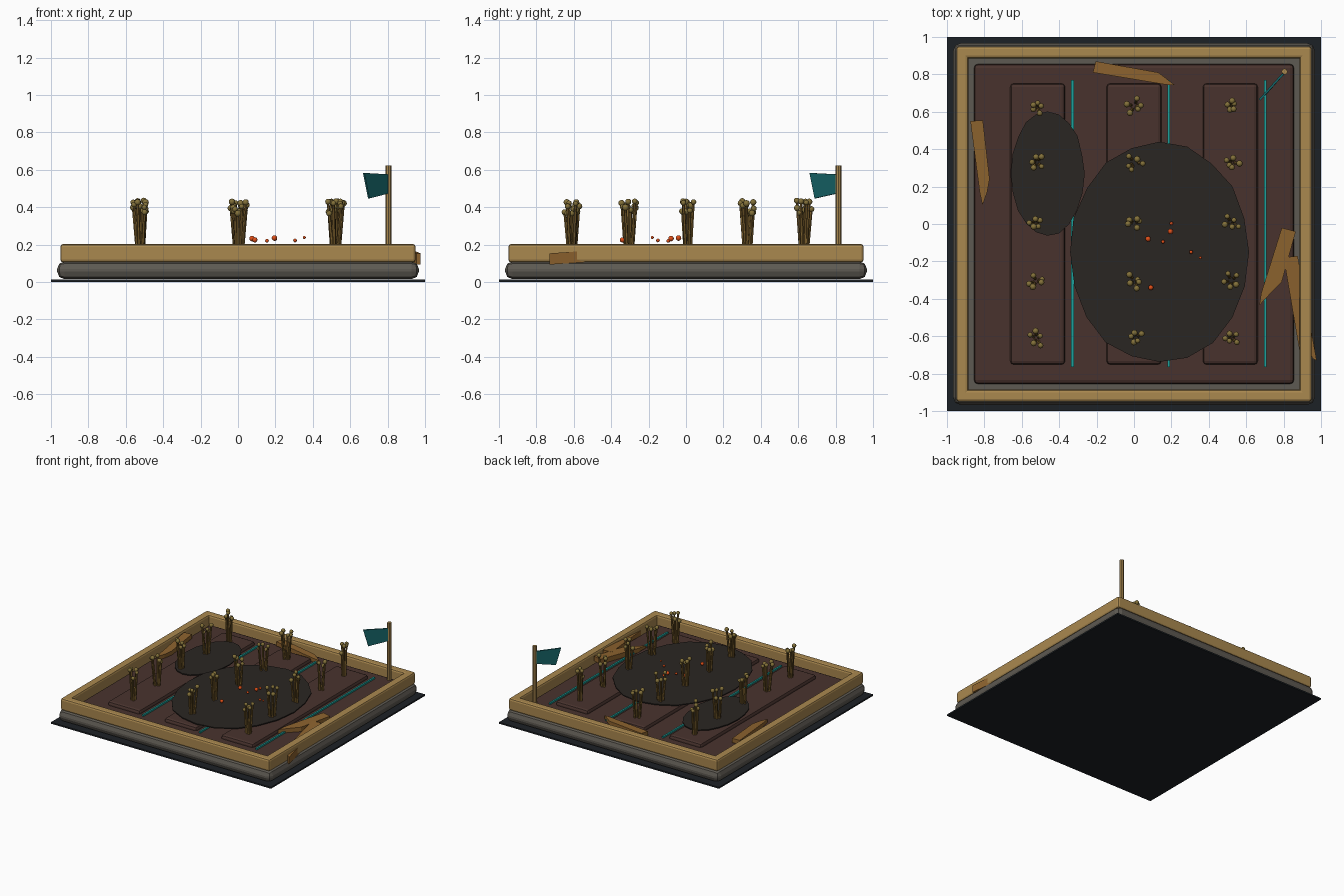
import bpy, bmesh, math, random
from mathutils import Vector, Matrix

if "Cube" in bpy.data.objects:
    bpy.data.objects.remove(bpy.data.objects["Cube"])

random.seed(7)


def mat(name, hexcol):
    m = bpy.data.materials.new(name)
    rgb = [(int(hexcol[i:i + 2], 16) / 255) ** 2.2 for i in (0, 2, 4)]
    m.diffuse_color = (*rgb, 1)
    m.use_nodes = True
    m.node_tree.nodes["Principled BSDF"].inputs["Base Color"].default_value = m.diffuse_color
    return m


PLATE = mat("dark_plate", "22262A")
STONE = mat("stone", "5E5A53")
WOOD = mat("timber", "A88750")
BROKEN = mat("broken_wood", "8C6332")
SOIL = mat("soil", "4A3631")
TEAL = mat("teal_line", "23A09A")
CLOTH = mat("flag_cloth", "1C6468")
SCORCH = mat("scorched_soil", "2E2A27")
STALK = mat("dry_stalk", "7A5F30")
SEED = mat("seed_head", "82703C")
EMBER = mat("ember", "E0501E")


def finish(name, bm, material, smooth=False):
    bmesh.ops.recalc_face_normals(bm, faces=bm.faces)
    me = bpy.data.meshes.new(name)
    bm.to_mesh(me)
    bm.free()
    me.materials.append(material)
    if smooth:
        me.shade_smooth()
    ob = bpy.data.objects.new(name, me)
    bpy.context.collection.objects.link(ob)
    return ob


def box(name, x, y, z, material, bevel=0, segments=2):
    """Box from (min, max) ranges, with an optional rounded edge."""
    bm = bmesh.new()
    bmesh.ops.create_cube(bm, size=1)
    for v in bm.verts:
        v.co = [r[0] + (c + .5) * (r[1] - r[0]) for c, r in zip(v.co, (x, y, z))]
    if bevel:
        bmesh.ops.bevel(bm, geom=bm.edges[:], offset=bevel, segments=segments,
                        profile=.5, affect='EDGES')
    return finish(name, bm, material)


def slab(name, outline, z, thick, material, slope=(0, 0)):
    """Extruded outline, tilted about its centre."""
    bm = bmesh.new()
    cx = sum(p[0] for p in outline) / len(outline)
    cy = sum(p[1] for p in outline) / len(outline)
    f = bm.faces.new([bm.verts.new((a, b, z + (a - cx) * slope[0] + (b - cy) * slope[1]))
                      for a, b in outline])
    up = bmesh.ops.extrude_face_region(bm, geom=[f])["geom"]
    bmesh.ops.translate(bm, vec=(0, 0, thick),
                        verts=[g for g in up if isinstance(g, bmesh.types.BMVert)])
    return finish(name, bm, material)


def rod(bm, a, b, r1, r2, sides=6):
    a, b = Vector(a), Vector(b)
    d = b - a
    m = Matrix.Translation((a + b) / 2) @ d.to_track_quat('Z', 'Y').to_matrix().to_4x4()
    bmesh.ops.create_cone(bm, cap_ends=True, segments=sides, radius1=r1, radius2=r2,
                          depth=d.length, matrix=m)


def ball(bm, p, r):
    bmesh.ops.create_uvsphere(bm, u_segments=8, v_segments=6, radius=r,
                              matrix=Matrix.Translation(p))


# plinth and raised bed
box("ground_plate", (-1, 1), (-1, 1), (0, .012), PLATE)
box("stone_base", (-.967, .967), (-.967, .967), (.015, .11), STONE, .04)
box("soil_bed", (-.855, .855), (-.855, .855), (.06, .15), SOIL, .02)

# timber frame
for s, side in ((-1, "front"), (1, "back")):
    lo, hi = sorted((s * .885, s * .95))
    box(side + "_beam", (-.95, .95), (lo, hi), (.105, .203), WOOD, .015)
for s, side in ((-1, "left"), (1, "right")):
    lo, hi = sorted((s * .885, s * .95))
    box(side + "_beam", (lo, hi), (-.945, .945), (.105, .203), WOOD, .015)

# planting ridges with a water line beside each
for i, x in enumerate((-.515, 0, .515)):
    box(f"ridge_{i}", (x - .147, x + .147), (-.752, .752), (.12, .18), SOIL, .02)
    box(f"water_line_{i}", (x + .179, x + .193), (-.765, .77), (.145, .163), TEAL)

# scorched patches
for name, cx, cy, rx, ry, z in (("large_scorch", .135, -.15, .485, .595, .196),
                                ("small_scorch", -.462, .27, .197, .337, .191)):
    pts = []
    for k in range(20):
        t, j = math.tau * k / 20, random.uniform(.98, 1.01)
        pts.append((cx + rx * j * math.cos(t), cy + ry * j * math.sin(t)))
    slab(name, pts, z, .008, SCORCH)

# withered crop clumps
for i, x in enumerate((-.52, .003, .52)):
    for j, y in enumerate((-.61, -.305, .008, .33, .63)):
        stems, heads = bmesh.new(), bmesh.new()
        turn = random.uniform(0, math.tau)
        for k in range(5):
            t = turn + math.tau * k / 5 + random.uniform(-.4, .4)
            r = random.uniform(.018, .045)
            c, s = math.cos(t), math.sin(t)
            top = (x + r * c, y + r * s, random.uniform(.365, .435))
            rod(stems, (x + .45 * r * c, y + .45 * r * s, .165), top, .01, .007)
            ball(heads, top, random.uniform(.014, .018))
        finish(f"stalks_{i}_{j}", stems, STALK)
        finish(f"seed_heads_{i}_{j}", heads, SEED, True)

# glowing embers
bm = bmesh.new()
for x, y, z, r in ((.075, -.08, .232, .015), (.155, -.095, .22, .01), (.2, .003, .23, .01),
                   (.195, -.04, .235, .015), (.305, -.15, .222, .01),
                   (.355, -.18, .238, .008), (.09, -.34, .225, .014)):
    ball(bm, (x, y, z), r)
finish("embers", bm, EMBER, True)

# broken planks
slab("back_plank", [(-.22, .81), (-.205, .87), (.13, .81), (.22, .742), (.17, .745)],
     .15, .035, BROKEN, (-.03, 0))
slab("left_plank", [(-.875, .55), (-.808, .555), (-.772, .24), (-.785, .17), (-.81, .1),
                    (-.825, .17)], .15, .035, BROKEN, (0, .03))
slab("right_plank", [(.79, -.02), (.865, -.04), (.79, -.31), (.74, -.36), (.67, -.435),
                     (.68, -.37)], .148, .04, BROKEN, (0, .03))
slab("fallen_plank", [(.80, -.18), (.875, -.17), (.977, -.73), (.955, -.72), (.91, -.6),
                      (.885, -.68)], .108, .06, BROKEN, (0, .07))

# flag
bm = bmesh.new()
rod(bm, (.805, .815, .12), (.805, .815, .622), .016, .016, 8)
finish("flag_pole", bm, WOOD, True)
bpy.context.view_layer.objects.active = bpy.data.objects["flag_pole"]
bpy.data.objects["flag_pole"].select_set(True)
bpy.ops.object.shade_smooth_by_angle()
bm = bmesh.new()
f = bm.faces.new([bm.verts.new(p) for p in ((.805, .82, .575), (.668, .668, .583),
                                           (.695, .695, .447), (.805, .82, .475))])
up = bmesh.ops.extrude_face_region(bm, geom=[f])["geom"]
bmesh.ops.translate(bm, vec=(.008, -.008, 0),
                    verts=[g for g in up if isinstance(g, bmesh.types.BMVert)])
finish("flag_cloth", bm, CLOTH)
